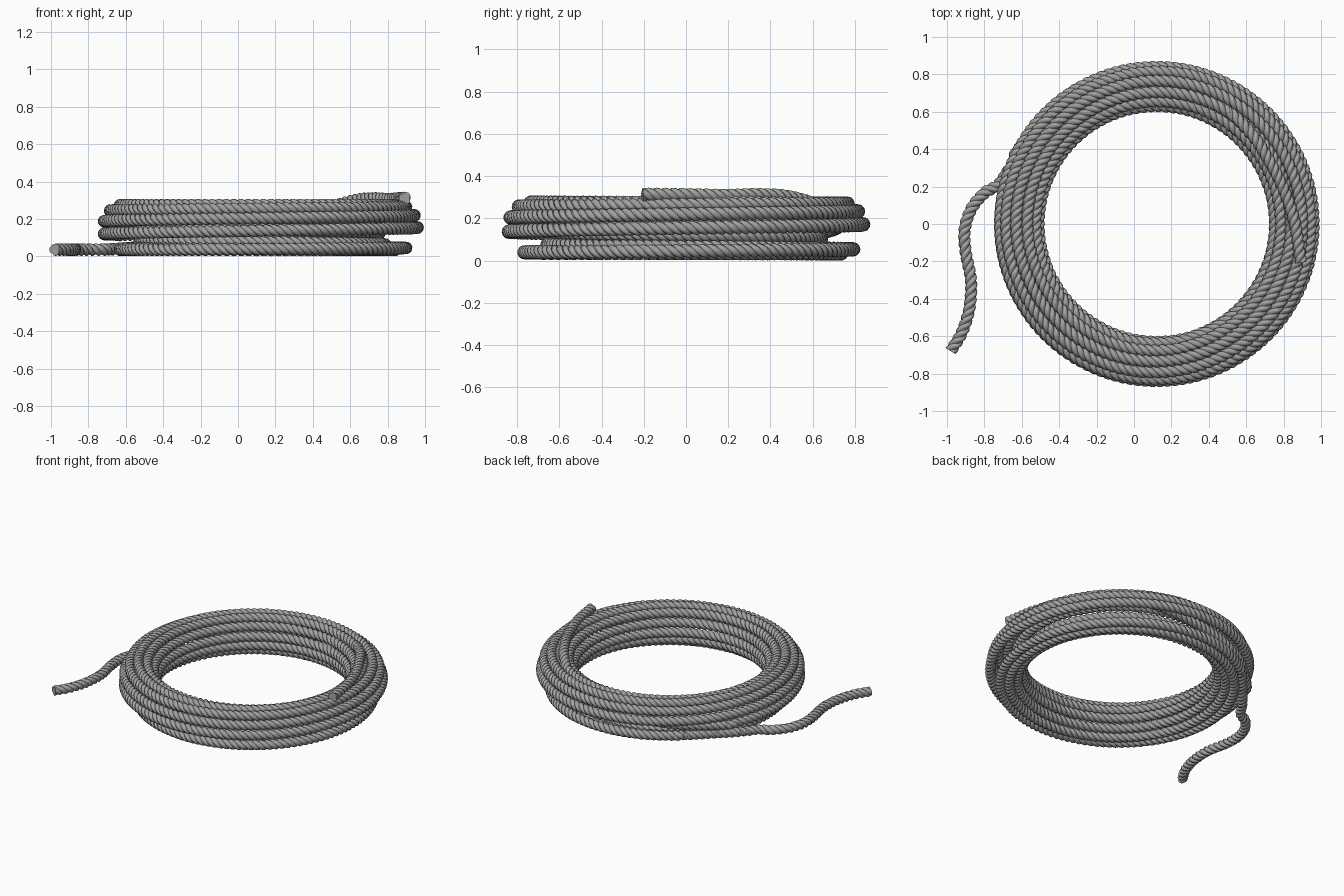
import bpy
import math
from mathutils import Vector

cube = bpy.data.objects.get("Cube")
if cube:
    bpy.data.objects.remove(cube)

CENTRE_X = 0.12                    # middle of the coil
RING_R, RING_Z = 0.735, 0.154      # middle of the coil's hollow bundle
HALF_W, HALF_H = 0.105, 0.12       # half size of the bundle's section
TURNS = 11                         # turns that would close the bundle
STRANDS, PITCH, STEP = 3, 0.12, 0.01
STRAND_R, STRAND_OFFSET = 0.022, 0.012
SEGMENTS = 6                       # profile points per strand


def polar(deg, r, z):
    a = math.radians(deg)
    return Vector((CENTRE_X + r * math.cos(a), r * math.sin(a), z))


def coil_point(deg):
    """Point of the rope as it winds around the hollow bundle."""
    phi = math.radians(deg / TURNS)
    return polar(deg, RING_R + HALF_W * math.cos(phi),
                 RING_Z + HALF_H * math.sin(phi))


def smooth_path(ctrl):
    """Catmull-Rom path with nearly even steps."""
    pts = [2 * ctrl[0] - ctrl[1]] + ctrl + [2 * ctrl[-1] - ctrl[-2]]
    path = []
    for a, b, c, d in zip(pts, pts[1:], pts[2:], pts[3:]):
        n = max(1, round((c - b).length / STEP))
        for i in range(n):
            t = i / n
            path.append(0.5 * (2 * b + (c - a) * t
                               + (2 * a - 5 * b + 4 * c - d) * t ** 2
                               + (3 * b - a - 3 * c + d) * t ** 3))
    return path + [ctrl[-1]]


def strand_profile():
    """Angle and radius of the rounded three-strand section."""
    half = math.pi / STRANDS
    out = []
    for s in range(STRANDS):
        for k in range(SEGMENTS):
            a = -half + 2 * half * k / SEGMENTS
            r = STRAND_OFFSET * math.cos(a) + math.sqrt(
                STRAND_R ** 2 - (STRAND_OFFSET * math.sin(a)) ** 2)
            out.append((a + 2 * half * s, r))
    return out


def make_rope(name, ctrl, mat):
    path, profile = smooth_path(ctrl), strand_profile()
    n, last = len(profile), len(path) - 1
    verts, faces, length = [], [], 0.0
    for i, p in enumerate(path):
        tangent = (path[min(i + 1, last)] - path[max(i - 1, 0)]).normalized()
        side = Vector((0, 0, 1)).cross(tangent).normalized()
        up = tangent.cross(side)
        if i:
            length += (p - path[i - 1]).length
        twist = 2 * math.pi * length / PITCH
        for a, r in profile:
            verts.append(p + r * (side * math.cos(a + twist) + up * math.sin(a + twist)))
        if i:
            o = (i - 1) * n
            for j in range(n):
                k = (j + 1) % n
                faces.append((o + j, o + k, o + n + k, o + n + j))
    # end caps
    faces.append(tuple(reversed(range(n))))
    faces.append(tuple(range(last * n, last * n + n)))
    mesh = bpy.data.meshes.new(name)
    mesh.from_pydata(verts, [], faces)
    mesh.materials.append(mat)
    obj = bpy.data.objects.new(name, mesh)
    bpy.context.collection.objects.link(obj)
    bpy.context.view_layer.objects.active = obj
    obj.select_set(True)
    bpy.ops.object.shade_smooth_by_angle(angle=math.radians(35))
    return obj


grey = bpy.data.materials.new("rope_grey")
grey.use_nodes = True
colour = (0.36, 0.36, 0.36, 1)
grey.diffuse_color = colour
grey.node_tree.nodes["Principled BSDF"].inputs["Base Color"].default_value = colour

# free end lying on top, then diving inside the bundle
top_end = [polar(*p) for p in (
    (-375, 0.80, 0.312), (-360, 0.74, 0.31), (-345, 0.705, 0.306),
    (-330, 0.69, 0.31), (-316, 0.70, 0.3), (-300, 0.715, 0.26),
    (-280, 0.73, 0.2), (-255, 0.745, 0.16), (-232, 0.785, 0.13))]

# ten turns around the bundle
coil = [coil_point(d) for d in range(-210, 3375, 6)]

# loose tail on the ground
tail = [polar(157, 0.83, 0.04)] + [Vector((x, y, 0.036)) for x, y in (
    (-0.72, 0.215), (-0.80, 0.165), (-0.87, 0.08), (-0.905, -0.03),
    (-0.9, -0.15), (-0.872, -0.3), (-0.88, -0.45), (-0.92, -0.58),
    (-0.98, -0.68))]

make_rope("coiled_rope", top_end + coil + tail, grey)
